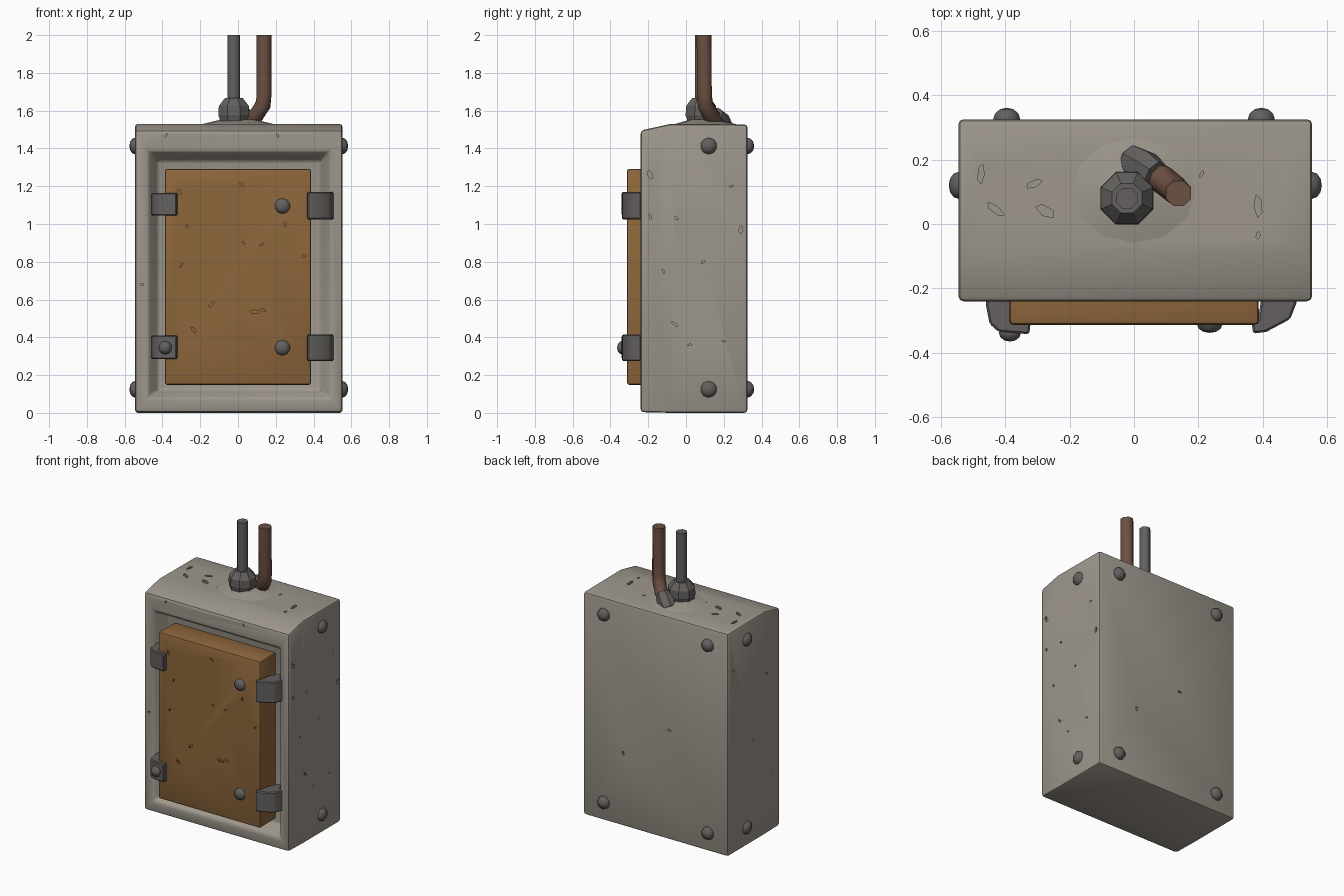
import bpy, bmesh, math, random
from mathutils import Vector, Matrix

if "Cube" in bpy.data.objects:
    bpy.data.objects.remove(bpy.data.objects["Cube"])

random.seed(4)


def material(name, rgb):
    m = bpy.data.materials.new(name)
    m.diffuse_color = (*rgb, 1)
    m.use_nodes = True
    m.node_tree.nodes["Principled BSDF"].inputs["Base Color"].default_value = m.diffuse_color
    return m


CONCRETE = material("warm grey casing", (0.34, 0.31, 0.265))
ORANGE = material("ochre door", (0.27, 0.135, 0.045))
STEEL = material("dark steel", (0.125, 0.118, 0.112))
RUST = material("rusty brown pipe", (0.15, 0.08, 0.055))


def finish(name, bm, mat, angle=35):
    bmesh.ops.recalc_face_normals(bm, faces=bm.faces)
    me = bpy.data.meshes.new(name)
    bm.to_mesh(me)
    bm.free()
    ob = bpy.data.objects.new(name, me)
    bpy.context.collection.objects.link(ob)
    if mat:
        me.materials.append(mat)
    smooth(ob, angle)
    return ob


def smooth(ob, angle):
    bpy.ops.object.select_all(action='DESELECT')
    ob.select_set(True)
    bpy.context.view_layer.objects.active = ob
    if angle:
        bpy.ops.object.shade_smooth_by_angle(angle=math.radians(angle))


def bevel(bm, width, segments=2):
    bmesh.ops.recalc_face_normals(bm, faces=bm.faces)
    edges = [e for e in bm.edges if e.calc_face_angle(0) > 0.4]
    bmesh.ops.bevel(bm, geom=edges, offset=width, segments=segments,
                    profile=0.5, affect='EDGES', clamp_overlap=True)


def loft(rings):
    """Bridge equal-length rings and cap both ends."""
    bm = bmesh.new()
    vs = [[bm.verts.new(p) for p in r] for r in rings]
    n = len(vs[0])
    for a, b in zip(vs, vs[1:]):
        for i in range(n):
            bm.faces.new((a[i], a[(i + 1) % n], b[(i + 1) % n], b[i]))
    bm.faces.new(vs[0])
    bm.faces.new(vs[-1])
    return bm


def rect(x0, x1, z0, z1, y):
    return [(x0, y, z0), (x1, y, z0), (x1, y, z1), (x0, y, z1)]


def chip_away(ob, chips):
    """Cut small diamond gouges; each chip is (point, normal, length)."""
    bm = bmesh.new()
    for p, n, size in chips:
        rot = Vector(n).to_track_quat('Z', 'Y').to_matrix().to_4x4()
        m = (Matrix.Translation(p) @ rot @ Matrix.Rotation(random.uniform(0, 6.28), 4, 'Z')
             @ Matrix.Diagonal((size * 0.5, size * random.uniform(0.15, 0.26), 0.014, 1)))
        top = bmesh.ops.create_cone(bm, segments=5, radius1=1, radius2=0.7, depth=2,
                                    cap_ends=True, matrix=m)["verts"]
    cutter = finish("chip_cutter", bm, None, 0)
    cutter.hide_render = True
    mod = ob.modifiers.new("chips", 'BOOLEAN')
    mod.operation, mod.solver, mod.object = 'DIFFERENCE', 'EXACT', cutter
    me = bpy.data.meshes.new_from_object(ob.evaluated_get(bpy.context.evaluated_depsgraph_get()))
    ob.modifiers.clear()
    ob.data = me
    bpy.data.objects.remove(cutter)
    smooth(ob, 35)


# Casing: back panel, sloped top edge, front rim and tapered recess
X0, X1 = -0.545, 0.553
bm = loft([rect(X0, X1, 0, 1.527, 0.325), rect(X0, X1, 0, 1.53, -0.08),
           rect(X0, X1, 0.004, 1.495, -0.24),
           rect(-0.475, 0.487, 0.08, 1.385, -0.24),
           rect(-0.425, 0.435, 0.12, 1.335, -0.14)])
bevel(bm, 0.016)
casing = finish("casing", bm, CONCRETE)
UP, RIGHT, LEFT, FRONT, BACK = (0, 0, 1), (1, 0, 0), (-1, 0, 0), (0, -1, 0), (0, 1, 0)
chips = [((x, y, 1.528), UP, s) for x, y, s in (
    (-0.475, 0.155, 0.075), (-0.43, 0.045, 0.08), (-0.31, 0.125, 0.065), (-0.275, 0.04, 0.08),
    (0.385, 0.055, 0.085), (-0.165, 0.02, 0.03), (0.21, 0.155, 0.03), (0.385, -0.035, 0.03))]
chips += [((X1, y, z), RIGHT, s) for y, z, s in (
    (-0.19, 1.26, 0.06), (-0.19, 1.04, 0.04), (-0.12, 0.75, 0.03), (0.29, 0.97, 0.05),
    (-0.06, 0.47, 0.05), (0.09, 0.8, 0.03), (0.02, 0.36, 0.03), (0.2, 0.38, 0.03),
    (-0.05, 1.03, 0.03), (0.24, 1.2, 0.03))]
chips += [((X0, y, z), LEFT, s) for y, z, s in (
    (0.26, 1.25, 0.03), (-0.1, 1.1, 0.04), (0.05, 0.7, 0.03), (-0.15, 0.4, 0.05))]
chips += [((x, -0.24, z), FRONT, 0.03) for x, z in ((-0.38, 1.47), (0.21, 1.47), (-0.51, 0.68))]
chips += [((x, 0.325, z), BACK, 0.04) for x, z in ((0.25, 0.5), (-0.1, 0.75))]
chip_away(casing, chips)

# Low swelling on the roof under the pipes
bm = bmesh.new()
bmesh.ops.create_cone(bm, segments=12, radius1=0.24, radius2=0.09, depth=0.035, cap_ends=True,
                      matrix=Matrix.Translation((0, 0.1, 1.535)) @ Matrix.Diagonal((1, 0.85, 1, 1)))
finish("roof_swelling", bm, CONCRETE, 40)

# Door
bm = loft([rect(-0.385, 0.385, 0.15, 1.29, -0.13), rect(-0.388, 0.388, 0.148, 1.292, -0.313)])
bevel(bm, 0.014)
door = finish("door", bm, ORANGE)
chip_away(door, [((x, -0.313, z), FRONT, s) for x, z, s in (
    (0.09, 0.535, 0.07), (0.135, 0.545, 0.035), (-0.14, 0.575, 0.05), (-0.235, 0.44, 0.045),
    (-0.31, 1.17, 0.04), (0.03, 0.9, 0.03), (0.125, 0.89, 0.03), (0.25, 1.0, 0.035),
    (-0.27, 0.99, 0.03), (-0.3, 0.78, 0.03), (0.35, 0.83, 0.03), (0.02, 1.21, 0.03))])


def bolt(name, pos, normal, r=0.044, h=0.036):
    bm = bmesh.new()
    rot = Vector(normal).to_track_quat('Z', 'Y').to_matrix().to_4x4()
    bmesh.ops.create_uvsphere(bm, u_segments=10, v_segments=6, radius=1,
                              matrix=Matrix.Translation(pos) @ rot @ Matrix.Diagonal((r, r, h, 1)))
    finish(name, bm, STEEL, 40)


# Bolts on the sides, back and door
for z in (0.125, 1.413):
    for s, face in ((-1, X0), (1, X1)):
        bolt("side_bolt", (face, 0.12, z), (s, 0, 0), h=0.03)
        bolt("back_bolt", (s * 0.395, 0.325, z), BACK)
for z in (0.345, 1.095):
    bolt("door_bolt", (0.235, -0.313, z), FRONT, 0.041, 0.025)


def clamp(name, profile, z0, z1):
    bm = loft([[(x, y, z) for x, y in profile] for z in (z0, z1)])
    bevel(bm, 0.006, 1)
    finish(name, bm, STEEL, 30)


# Hinges on the left, latches on the right, as plan profiles raised in z
hinge = [(-0.45, -0.16), (-0.46, -0.25), (-0.448, -0.31), (-0.42, -0.335), (-0.325, -0.342),
         (-0.32, -0.30), (-0.37, -0.29), (-0.38, -0.16)]
latch = [(0.44, -0.15), (0.395, -0.23), (0.385, -0.30), (0.365, -0.305), (0.37, -0.34),
         (0.41, -0.335), (0.485, -0.295), (0.507, -0.238), (0.48, -0.225)]
clamp("upper_hinge", hinge, 1.045, 1.165)
clamp("lower_hinge", hinge, 0.285, 0.41)
clamp("upper_latch", latch, 1.025, 1.17)
clamp("lower_latch", latch, 0.275, 0.415)
bolt("hinge_bolt", (-0.385, -0.338, 0.345), FRONT, 0.036, 0.027)


def tube(name, path, mat, sides=8, angle=50):
    """Sweep a polygon along (point, radius) pairs."""
    pts = [Vector(p) for p, r in path]
    rings = []
    for i, (p, r) in enumerate(path):
        d = pts[min(i + 1, len(pts) - 1)] - pts[max(i - 1, 0)]
        side = d.cross(Vector((0, 1, 0))).normalized()
        other = d.cross(side).normalized()
        rings.append([pts[i] + r * (math.cos(a) * side + math.sin(a) * other)
                      for a in (math.tau * (k + 0.5) / sides for k in range(sides))])
    return finish(name, loft(rings), mat, angle)


# Straight steel pipe with its collar
C = (-0.022, 0.08)
tube("steel_pipe", [((*C, 1.58), 0.035), ((*C, 2.0), 0.035)], STEEL)
tube("pipe_collar", [((*C, 1.52), 0.08), ((*C, 1.56), 0.082), ((*C, 1.575), 0.089),
                     ((*C, 1.625), 0.086), ((*C, 1.668), 0.05)], STEEL, 8, 25)

# Bent rusty pipe coming out of a tilted collar
tube("rusty_pipe", [((0.05, 0.165, 1.54), 0.04), ((0.092, 0.135, 1.57), 0.044),
                    ((0.132, 0.103, 1.63), 0.044), ((0.138, 0.098, 1.68), 0.042),
                    ((0.138, 0.095, 2.0), 0.042)], RUST)
tube("tilted_collar", [((-0.01, 0.2, 1.51), 0.05), ((0.03, 0.175, 1.55), 0.057),
                       ((0.065, 0.152, 1.575), 0.048)], STEEL, 7, 25)
